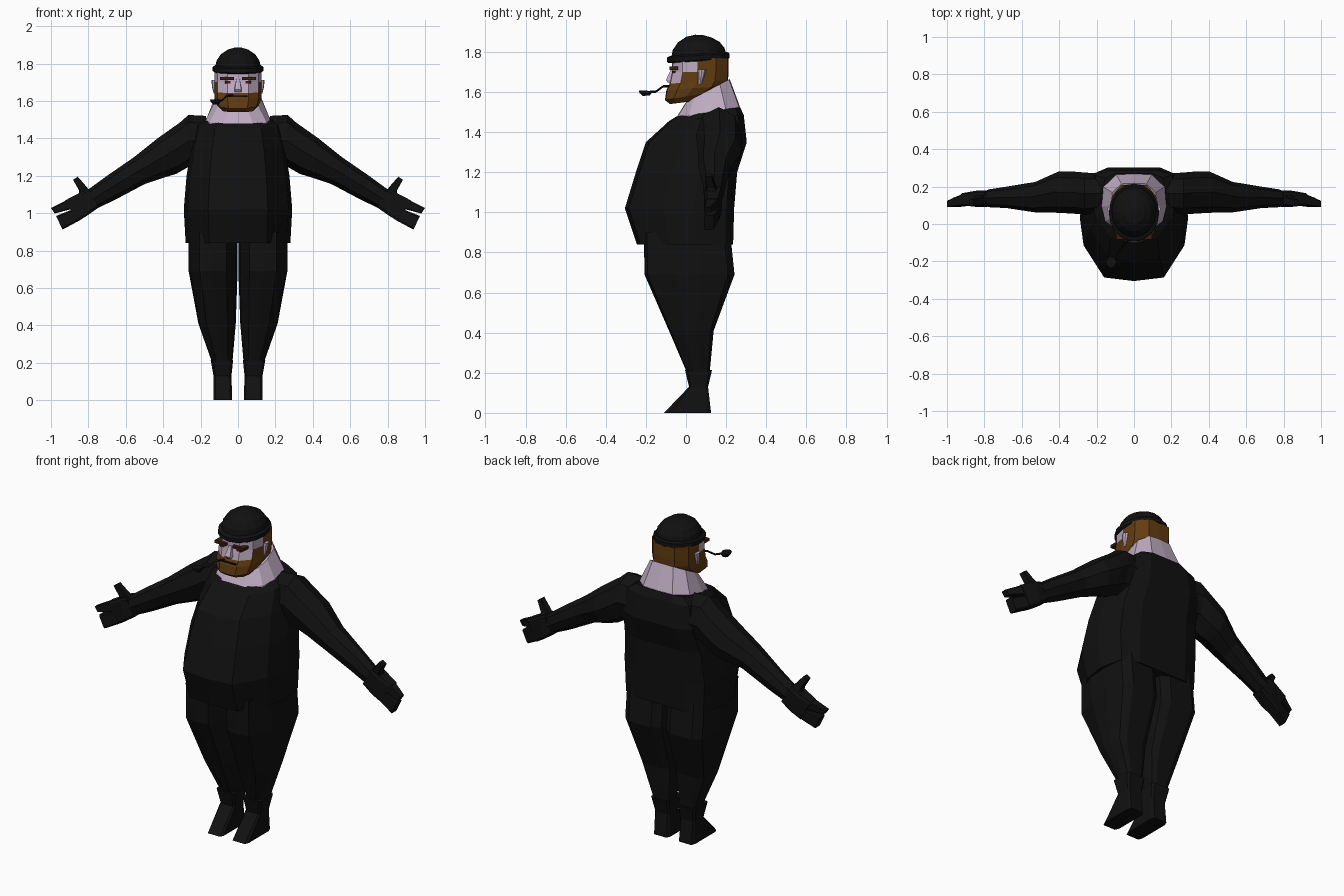
import bpy, bmesh, math
from mathutils import Vector


def material(name, rgb):
    m = bpy.data.materials.new(name)
    m.diffuse_color = (*rgb, 1)
    return m


BLACK = material("black_cloth", (0.0055, 0.0055, 0.0055))
SKIN = material("pale_skin", (0.52, 0.41, 0.54))
HAIR = material("ginger_hair", (0.12, 0.045, 0.005))
BROW = material("dark_brown", (0.045, 0.012, 0.005))


def loft(name, rings, mats, mirror=False, rule=None):
    """Skin a list of equal-length closed rings and cap both ends."""
    bm = bmesh.new()
    loops = [[bm.verts.new(p) for p in r] for r in rings]
    n = len(loops[0])
    for a, b in zip(loops, loops[1:]):
        for i in range(n):
            j = (i + 1) % n
            bm.faces.new((a[i], a[j], b[j], b[i]))
    bm.faces.new(loops[0])
    bm.faces.new(loops[-1])
    bmesh.ops.recalc_face_normals(bm, faces=bm.faces)
    if rule:
        for f in bm.faces:
            f.material_index = rule(f.calc_center_median())
    me = bpy.data.meshes.new(name)
    bm.to_mesh(me)
    bm.free()
    for m in mats:
        me.materials.append(m)
    ob = bpy.data.objects.new(name, me)
    bpy.context.collection.objects.link(ob)
    if mirror:
        ob.modifiers.new("Mirror", 'MIRROR').use_mirror_merge = False
    return ob


BODY = [(0, -1), (.55, -.93), (.93, -.3), (1, .25), (.9, .85), (.55, 1), (0, 1)]
HEAD = [(0, -1), (.45, -.97), (.88, -.62), (1, -.1), (.95, .55), (.55, .97), (0, 1)]
BOX = [(0, -1), (.8, -1), (1, -.8), (1, .8), (.8, 1), (0, 1)]
OCT = [(math.sin(a * math.pi / 4), -math.cos(a * math.pi / 4)) for a in range(5)]


def level(half, zf, zb, hw, yf, yb, cx=0):
    """Symmetric ring round z; zf / zb are its front and back heights."""
    pts = half + [(-x, y) for x, y in reversed(half[1:-1])]
    cy, hy = (yf + yb) / 2, (yb - yf) / 2
    return [(cx + x * hw, cy + y * hy, zf + (zb - zf) * (y + 1) / 2) for x, y in pts]


def limb(half, top, bottom, yf, yb):
    """Ring round a sideways limb, from its upper and lower (x, z) outline."""
    pts = half + [(-x, y) for x, y in reversed(half[1:-1])]
    t, b = Vector(top), Vector(bottom)
    out = []
    for s, y in pts:
        p = (t + b) / 2 + (t - b) / 2 * s
        out.append((p.x, (yf + yb) / 2 + y * (yb - yf) / 2, p.y))
    return out


# Sweater body
loft("sweater", [level(BODY, *r) for r in (
    (.84, .84, .28, -.245, .235),
    (1.02, 1.02, .29, -.305, .24),
    (1.2, 1.2, .275, -.25, .255),
    (1.35, 1.35, .25, -.2, .303),
    (1.455, 1.485, .225, -.085, .288),
    (1.48, 1.525, .172, -.045, .27))], [BLACK])

# Sleeves
loft("sleeve", [limb(OCT, *r) for r in (
    ((.17, 1.52), (.2, 1.25), .06, .27),
    ((.265, 1.525), (.26, 1.25), .05, .275),
    ((.31, 1.485), (.33, 1.21), .055, .28),
    ((.43, 1.4), (.38, 1.195), .06, .28),
    ((.555, 1.3), (.50, 1.155), .062, .225),
    ((.7, 1.2), (.66, 1.07), .085, .2),
    ((.81, 1.12), (.745, 1.03), .09, .185))], [BLACK], True)

# Gloves: palm, index finger, remaining fingers, thumb
HAND = {
    "palm": (((.80, 1.13), (.745, 1.03), .095, .18),
             ((.835, 1.115), (.805, .988), .09, .18),
             ((.925, 1.068), (.86, .953), .10, .165)),
    "index_finger": (((.915, 1.07), (.89, 1.022), .10, .163),
                     ((1.0, 1.027), (.98, .998), .09, .125)),
    "finger_block": (((.89, 1.018), (.855, .957), .10, .163),
                     ((.973, .985), (.938, .912), .09, .14)),
    "thumb": (((.785, 1.11), (.85, 1.085), .105, .165),
              ((.815, 1.147), (.85, 1.122), .10, .145),
              ((.857, 1.195), (.882, 1.178), .095, .13)),
}
for part, rows in HAND.items():
    loft(part, [limb(BOX, *r) for r in rows], [BLACK], True)

# Trousers and boots
loft("trouser_leg", [level(BODY, *r) for r in (
    (.9, .9, .131, -.21, .22, .133),
    (.69, .69, .131, -.207, .242, .133),
    (.41, .41, .1, -.085, .138, .112),
    (.2, .2, .054, .005, .118, .084))], [BLACK], True)
loft("boot", [level(BOX, *r) for r in (
    (.215, .215, .06, -.005, .13, .086),
    (.13, .13, .048, .015, .11, .083),
    (0, 0, .05, -.11, .125, .081))], [BLACK], True)

# Neck flaring into the collar
loft("neck", [level(HEAD, *r) for r in (
    (1.44, 1.49, .18, -.05, .27),
    (1.478, 1.53, .172, -.045, .268),
    (1.55, 1.665, .122, 0, .218))], [SKIN])


# Head: beard below, hair behind, skin in front
def head_colour(c):
    return 1 if c.z < 1.635 or c.y > .06 or (c.y > .0 and c.z < 1.69) else 0


loft("head", [level(HEAD, *r) for r in (
    (1.54, 1.56, .085, -.08, .08),
    (1.56, 1.6, .112, -.105, .13),
    (1.61, 1.63, .125, -.098, .195),
    (1.642, 1.66, .125, -.082, .21),
    (1.70, 1.70, .125, -.07, .212),
    (1.77, 1.77, .125, -.07, .212))], [SKIN, HAIR], rule=head_colour)

# Face details
loft("nose", [level(BOX[:2] + BOX[3:], *r) for r in (
    (1.648, 1.648, .02, -.092, -.05),
    (1.66, 1.66, .022, -.1, -.05),
    (1.715, 1.715, .011, -.074, -.05))], [SKIN])


def slab(name, x, y, z, mat, mirror=True):
    rings = [[(x[0], y[0], h), (x[1], y[0], h), (x[1], y[1], h), (x[0], y[1], h)] for h in z]
    return loft(name, rings, [mat], mirror)


brow = slab("eyebrow", (.022, .095), (-.083, -.04), (1.711, 1.727), BROW)
slab("eye", (.04, .07), (-.071, -.045), (1.694, 1.706), BROW)
slab("mouth", (-.05, .05), (-.099, -.08), (1.622, 1.628), BLACK, False)
loft("ear", [level(OCT, *r) for r in (
    (1.64, 1.64, .008, .06, .078, .122),
    (1.675, 1.675, .014, .06, .09, .125),
    (1.712, 1.712, .016, .058, .1, .126))], [SKIN], True)

# Knitted cap: rolled brim and dome
ROUND = [(math.sin(a * math.pi / 8), -math.cos(a * math.pi / 8)) for a in range(9)]
loft("cap_brim", [level(ROUND, *r) for r in (
    (1.744, 1.764, .126, -.085, .21),
    (1.75, 1.77, .135, -.095, .216),
    (1.772, 1.792, .135, -.095, .216),
    (1.78, 1.8, .124, -.08, .206))], [BLACK])
loft("cap_dome", [level(ROUND, *r) for r in (
    (1.77, 1.785, .122, -.074, .202),
    (1.81, 1.82, .115, -.066, .192),
    (1.848, 1.85, .092, -.04, .168),
    (1.875, 1.872, .056, .0, .128),
    (1.886, 1.884, .02, .045, .085))], [BLACK])

# Pipe: bent stem and bowl
stem = [Vector(p) for p in ((-.03, -.085, 1.63), (-.06, -.115, 1.628),
                            (-.085, -.15, 1.602), (-.11, -.19, 1.6))]
loft("pipe_stem", [[p + Vector((dx, 0, dz)) for dx, dz in
                    ((-.006, 0), (0, -.006), (.006, 0), (0, .006))] for p in stem], [BLACK])
loft("pipe_bowl", [level(OCT, *r) for r in (
    (1.58, 1.584, .016, -.215, -.18, -.118),
    (1.595, 1.595, .026, -.232, -.172, -.12),
    (1.608, 1.606, .028, -.235, -.175, -.122))], [BLACK])
